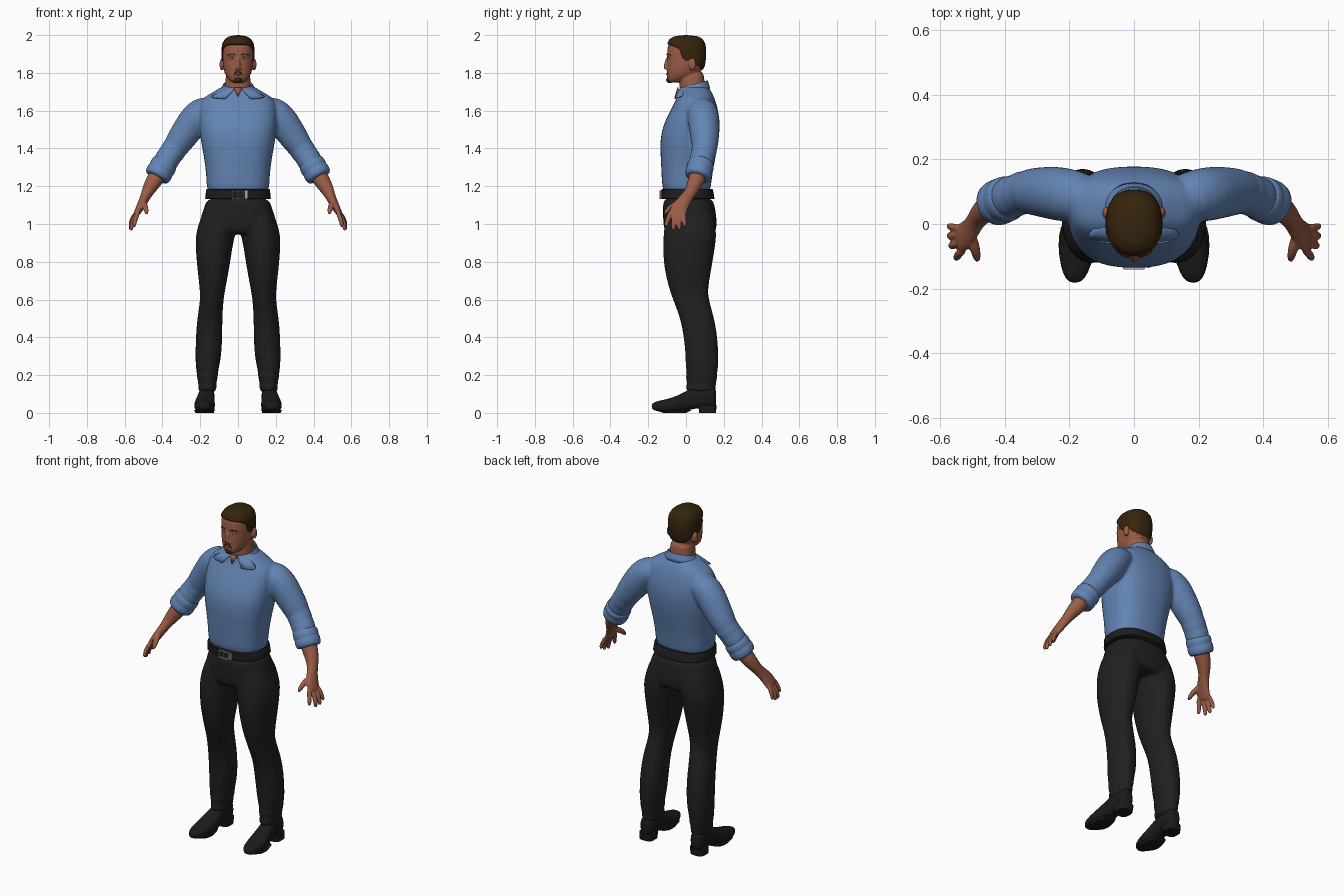
import bpy, bmesh, math
from mathutils import Vector as V, Matrix


def mat(name, r, g, b):
    m = bpy.data.materials.new(name)
    m.diffuse_color = (r, g, b, 1)
    return m


SKIN = mat("skin", .325, .108, .06)
SHIRT = mat("blue_cloth", .125, .23, .45)
TROUSER = mat("black_cloth", .0145, .0145, .015)
SHOE = mat("black_leather", .011, .011, .012)
BELT = mat("belt_leather", .013, .012, .012)
HAIR = mat("dark_brown_hair", .036, .0175, .004)
METAL = mat("buckle_metal", .4, .4, .4)
WHITE = mat("eye_white", .6, .55, .5)
LIP = mat("lip", .23, .07, .043)


def apply(o, kind, **props):
    m = o.modifiers.new(kind, kind)
    for k, v in props.items():
        setattr(m, k, v)
    bpy.context.view_layer.objects.active = o
    bpy.ops.object.modifier_apply(modifier=m.name)


def finish(name, bm, m, smooth=True, sub=0):
    bmesh.ops.recalc_face_normals(bm, faces=bm.faces)
    me = bpy.data.meshes.new(name)
    bm.to_mesh(me)
    bm.free()
    me.materials.append(m)
    o = bpy.data.objects.new(name, me)
    bpy.context.collection.objects.link(o)
    if sub:
        apply(o, 'SUBSURF', levels=sub)
    if smooth:
        o.data.shade_smooth()
        o.data.set_sharp_from_angle(angle=math.radians(45))
    return o


def spow(a, e):
    return math.copysign(abs(a) ** (2 / e), a)


def loft(name, rings, m, n=24, e=2.3, sub=1):
    """Skin through super-elliptic rings given as (centre, u, v)."""
    bm = bmesh.new()
    ang = [2 * math.pi * i / n for i in range(n)]
    vs = [[bm.verts.new(c + u * spow(math.cos(a), e) + v * spow(math.sin(a), e)) for a in ang]
          for c, u, v in rings]
    for a, b in zip(vs, vs[1:]):
        for i in range(n):
            j = (i + 1) % n
            bm.faces.new((a[i], a[j], b[j], b[i]))
    bm.faces.new(vs[0])
    bm.faces.new(vs[-1])
    return finish(name, bm, m, sub=sub)


def stack(name, rows, m, side=1, **kw):
    """Rows of (z, front y, back y, half width[, centre x])."""
    rings = [(V((side * (r[4] if len(r) > 4 else 0), (r[1] + r[2]) / 2, r[0])),
              V((r[3], 0, 0)), V((0, (r[2] - r[1]) / 2, 0))) for r in rows]
    return loft(name, rings, m, **kw)


def tube(name, pts, m, side=1, n=16, **kw):
    """Points of (x, y, z, radius[, second radius])."""
    P = [V((side * p[0], p[1], p[2])) for p in pts]
    rings = []
    for i, p in enumerate(pts):
        t = (P[min(i + 1, len(P) - 1)] - P[max(i - 1, 0)]).normalized()
        u = (V((0, 1, 0)) - t * t.y).normalized()
        rings.append((P[i], u * p[3], t.cross(u) * p[-1]))
    return loft(name, rings, m, n=n, e=2, **kw)


def ball(name, loc, size, m):
    bm = bmesh.new()
    bmesh.ops.create_uvsphere(bm, u_segments=20, v_segments=12, radius=1,
                              matrix=Matrix.Translation(loc) @ Matrix.Diagonal((*size, 1)))
    return finish(name, bm, m)


def box(name, loc, size, m):
    bm = bmesh.new()
    bmesh.ops.create_cube(bm, size=1, matrix=Matrix.Translation(loc) @ Matrix.Diagonal((*size, 1)))
    return finish(name, bm, m, smooth=False)


def fuse(name, objs, voxel, it):
    """Join overlapping parts into one soft skin."""
    bpy.ops.object.select_all(action='DESELECT')
    for o in objs:
        o.select_set(True)
    bpy.context.view_layer.objects.active = objs[0]
    bpy.ops.object.join()
    o = objs[0]
    o.name = name
    apply(o, 'REMESH', mode='VOXEL', voxel_size=voxel, use_smooth_shade=True)
    apply(o, 'SMOOTH', factor=.5, iterations=it)
    o.data.shade_smooth()
    return o


# Shirt: body and sleeves in one skin
torso = [(1.14, -.115, .125, .162), (1.2, -.128, .132, .166), (1.3, -.131, .145, .171),
         (1.4, -.138, .167, .19), (1.48, -.134, .178, .203), (1.55, -.11, .18, .207),
         (1.62, -.073, .167, .206), (1.67, -.047, .15, .19), (1.70, -.037, .135, .125),
         (1.74, -.028, .112, .072)]
sleeve = [(.12, .08, 1.605, .07), (.19, .087, 1.598, .083), (.225, .092, 1.56, .086),
          (.258, .097, 1.512, .083), (.3, .1, 1.452, .077), (.325, .1, 1.415, .071),
          (.336, .098, 1.398, .066), (.347, .095, 1.383, .071), (.358, .091, 1.367, .064),
          (.372, .086, 1.348, .069), (.388, .079, 1.32, .065), (.415, .067, 1.272, .064)]
cuff = [(.382, .084, 1.33, .06), (.385, .082, 1.325, .07), (.403, .074, 1.295, .073),
        (.407, .072, 1.288, .067), (.411, .071, 1.282, .073), (.429, .062, 1.25, .071),
        (.433, .06, 1.243, .058)]
fuse("shirt", [stack("torso", torso, SHIRT, n=32, e=2.5)] +
     [tube("sleeve", sleeve, SHIRT, s) for s in (1, -1)], .008, 8)
for s in (1, -1):
    tube("rolled_cuff", cuff, SHIRT, s, n=24)

# Collar: folded band, open at the front, with pointed tips
bm = bmesh.new()
rows = []
for i in range(49):
    a = math.radians(11 + 338 * i / 48)
    f = (1 + math.cos(a)) / 2
    tip = max(0, 1 - min(i, 48 - i) / 8)
    sx, cy = math.sin(a), -math.cos(a)
    zt = 1.757 - .04 * f
    rows.append([bm.verts.new((sx * rx, .04 + cy * ry, z)) for rx, ry, z in (
        (.074, .072, zt - .03), (.078, .075, zt), (.09 + .12 * tip, .081 + .008 * f, zt - .025),
        (.1 + .24 * tip, .085 + .016 * f, zt - .043 - .012 * tip))])
for a, b in zip(rows, rows[1:]):
    for j in range(3):
        bm.faces.new((a[j], b[j], b[j + 1], a[j + 1]))
collar = finish("collar", bm, SHIRT)
apply(collar, 'SOLIDIFY', thickness=.006, offset=0)

# Skin showing in the open neck
bm = bmesh.new()
bm.faces.new([bm.verts.new(p) for p in ((-.022, -.042, 1.722), (0, -.056, 1.672), (.022, -.042, 1.722))])
apply(finish("open_neck", bm, SKIN), 'SOLIDIFY', thickness=.008, offset=0)

# Trousers
pelvis = [(1.15, -.12, .137, .16), (1.1, -.122, .152, .176), (1.05, -.122, .16, .193),
          (1.0, -.121, .164, .207), (.955, -.112, .158, .19), (.945, -.09, .14, .16)]
leg = [(1.1, -.09, .135, .07, .1), (1.03, -.11, .15, .09, .11), (.95, -.12, .163, .107, .117),
       (.9, -.122, .158, .1, .126), (.8, -.122, .142, .09, .13), (.7, -.102, .124, .075, .133),
       (.64, -.084, .116, .066, .136), (.59, -.066, .124, .062, .139), (.5, -.03, .151, .067, .15),
       (.4, -.012, .168, .071, .153), (.3, -.002, .172, .069, .157), (.24, -.004, .171, .062, .162),
       (.215, .006, .165, .056, .162), (.19, -.006, .169, .057, .162), (.16, .009, .158, .047, .162),
       (.135, -.004, .16, .05, .162), (.105, .0, .158, .048, .163)]
fuse("trousers", [stack("pelvis", pelvis, TROUSER, n=32, e=2.4)] +
     [stack("leg", leg, TROUSER, s, e=2.15) for s in (1, -1)], .008, 8)

# Belt with buckle and loops
stack("belt", [(1.132, -.126, .148, .171), (1.135, -.131, .151, .174), (1.18, -.132, .143, .169),
               (1.184, -.126, .14, .166)], BELT, n=48, e=2.5, sub=0)
for z in (1.135, 1.175):
    box("buckle_bar", (0, -.135, z), (.066, .01, .006), METAL)
for x in (-.03, .0, .03):
    box("buckle_post", (x, -.135, 1.155), (.006, .01, .045), METAL)
box("belt_tip", (.044, -.133, 1.155), (.012, .006, .044), METAL)

# Shoes: (y, half width, top z, bottom z, centre x)
upper = [(-.182, .012, .046, .024, .183), (-.168, .032, .058, .012, .182), (-.13, .047, .067, .004, .18),
         (-.08, .056, .078, .0, .178), (-.03, .052, .098, .004, .174), (.02, .044, .128, .016, .17),
         (.07, .043, .14, .026, .167), (.12, .043, .14, .028, .167), (.15, .034, .135, .028, .167),
         (.16, .02, .125, .034, .167)]
sole = [(0, .07, .158, .043, .17), (.035, .066, .162, .045, .168), (.042, .066, .162, .045, .168)]
for s in (1, -1):
    loft("shoe", [(V((s * x, y, (a + b) / 2)), V((w, 0, 0)), V((0, 0, (a - b) / 2)))
                  for y, w, a, b, x in upper], SHOE, e=2.5)
    stack("shoe_heel", sole, SHOE, s, e=3, sub=0)
    stack("shoe_sole", [(0, -.12, .0, .047, .178), (.014, -.16, .03, .055, .178)], SHOE, s, sub=0)

# Forearms and hands
arm = [(.40, .075, 1.3, .045), (.425, .064, 1.258, .047), (.452, .049, 1.217, .043),
       (.475, .03, 1.178, .035), (.488, .012, 1.15, .032, .028), (.501, -.01, 1.122, .037, .025),
       (.517, -.032, 1.09, .045, .022), (.534, -.044, 1.06, .048, .018), (.544, -.048, 1.04, .042, .013)]
fingers = [[(.525, -.078, 1.07, .014), (.543, -.094, 1.03, .013), (.549, -.104, 1.0, .012), (.549, -.107, .983, .007)],
           [(.534, -.055, 1.06, .014), (.558, -.066, 1.015, .013), (.565, -.067, .98, .012), (.564, -.066, .963, .007)],
           [(.538, -.033, 1.06, .014), (.563, -.038, 1.015, .013), (.57, -.036, .982, .012), (.569, -.034, .966, .007)],
           [(.538, -.012, 1.065, .013), (.562, -.01, 1.025, .012), (.571, -.007, .998, .011), (.57, -.006, .983, .007)],
           [(.507, -.028, 1.115, .019), (.492, -.072, 1.095, .017), (.486, -.099, 1.073, .014), (.483, -.116, 1.05, .008)]]
for s in (1, -1):
    fuse("arm_and_hand", [tube("forearm", arm, SKIN, s)] + [tube("finger", f, SKIN, s, n=12) for f in fingers],
         .0045, 3)

# Head: skull, neck, nose, brow ridges and ears
head = [(1.748, -.088, -.04, .024), (1.757, -.098, 0, .042), (1.78, -.101, .045, .061),
        (1.80, -.099, .075, .072), (1.83, -.1, .093, .078), (1.86, -.099, .099, .081),
        (1.89, -.099, .102, .082), (1.92, -.1, .102, .082), (1.95, -.095, .097, .078),
        (1.972, -.083, .084, .065), (1.985, -.06, .062, .045), (1.99, -.025, .027, .02)]
neck = [(1.64, -.02, .1, .075), (1.7, -.034, .103, .07), (1.76, -.036, .098, .068), (1.82, -.03, .094, .062)]
parts = [stack("skull", head, SKIN, n=32), stack("neck", neck, SKIN),
         tube("nose", [(0, -.094, 1.89, .007), (0, -.104, 1.86, .009), (0, -.108, 1.833, .012),
                       (0, -.105, 1.818, .011)], SKIN)]
for s in (1, -1):
    parts += [ball("nostril", (s * .012, -.101, 1.822), (.009, .01, .008), SKIN),
              ball("ear", (s * .085, .034, 1.845), (.013, .02, .032), SKIN),
              tube("brow_ridge", [(.01, -.097, 1.893, .008), (.035, -.093, 1.898, .008),
                                  (.058, -.075, 1.888, .007)], SKIN, s)]
fuse("head", parts, .005, 3)

# Face details
for s in (1, -1):
    ball("eye", (s * .031, -.0925, 1.878), (.013, .006, .0055), WHITE)
    ball("iris", (s * .031, -.0965, 1.878), (.0045, .003, .0045), HAIR)
    tube("eyebrow", [(.013, -.1025, 1.897, .003), (.035, -.0985, 1.902, .003), (.058, -.08, 1.893, .0025)], HAIR, s)
    tube("moustache", [(.002, -.101, 1.806, .0025), (.016, -.098, 1.803, .003), (.025, -.093, 1.788, .0025),
                       (.024, -.093, 1.77, .0025)], HAIR, s, n=8)
ball("lips", (0, -.099, 1.793), (.02, .006, .006), LIP)
ball("goatee", (0, -.086, 1.763), (.024, .019, .017), HAIR)


# Hair: cap that follows the skull above a hairline given by angle from the front
def lerp(table, t):
    for a, b in zip(table, table[1:]):
        if t <= b[0]:
            k = max(0, (t - a[0]) / (b[0] - a[0]))
            return [p + (q - p) * k for p, q in zip(a, b)]
    return table[-1]


line = [(0, 1.95), (40, 1.947), (58, 1.937), (72, 1.925), (80, 1.88), (92, 1.86), (103, 1.88),
        (125, 1.84), (150, 1.822), (180, 1.818)]
bm = bmesh.new()
N, R = 72, 14
grid = []
for r in range(-1, R + 1):
    ring = []
    for i in range(N):
        d = 360 * i / N
        a = math.radians(d)
        zb = lerp(line, min(d, 360 - d))[1]
        z = zb + (1.99 - zb) * math.sin(max(r, 0) / R * math.pi / 2)
        _, yf, yb, w = lerp(head, z)
        k, ky = (1.07, 1.05) if r > 0 else (1.045, 1.03) if r == 0 else (.95, .95)
        y = (yf + yb) / 2 - (yb - yf) / 2 * spow(math.cos(a), 2.3)
        ring.append(bm.verts.new((w * spow(math.sin(a), 2.3) * k, y * ky, 1.87 + (z - 1.87) * k)))
    grid.append(ring)
for a, b in zip(grid, grid[1:]):
    for i in range(N):
        j = (i + 1) % N
        bm.faces.new((a[i], a[j], b[j], b[i]))
top = bm.verts.new((0, 0, 2.0))
for i in range(N):
    bm.faces.new((grid[-1][i], grid[-1][(i + 1) % N], top))
finish("hair", bm, HAIR)
